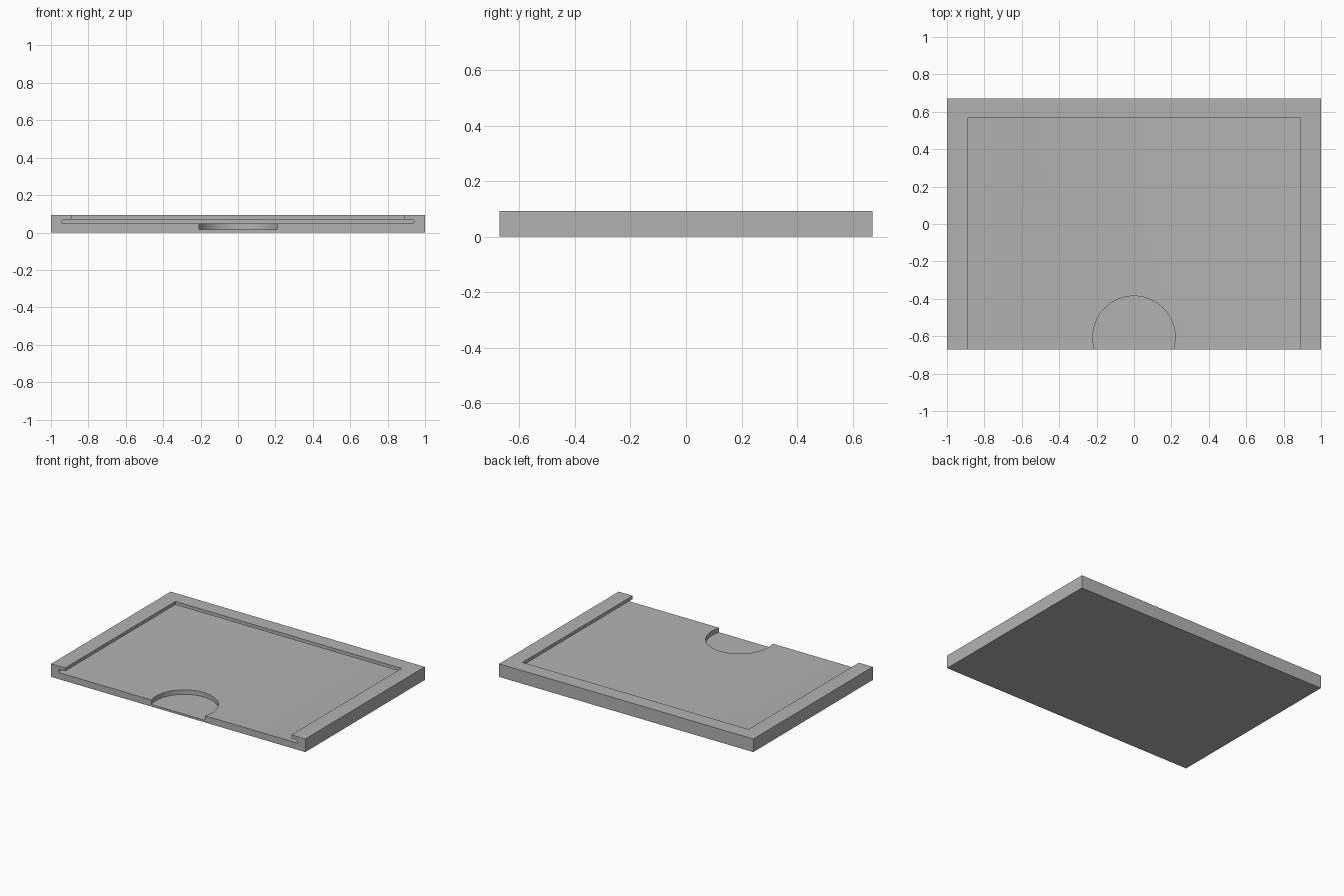
import bpy
import bmesh
from mathutils import Matrix

default = bpy.data.objects.get("Cube")
if default:
    bpy.data.objects.remove(default, do_unlink=True)

WIDTH, DEPTH, HEIGHT = 2.0, 1.344, 0.093
FRONT, BACK = -DEPTH / 2, DEPTH / 2
PAST_FRONT = FRONT - 0.1
SLOT_FLOOR, SLOT_TOP = 0.047, 0.069

grey = bpy.data.materials.new("plain grey")
grey.use_nodes = True
colour = (0.45, 0.45, 0.45, 1)
grey.diffuse_color = colour
grey.node_tree.nodes["Principled BSDF"].inputs["Base Color"].default_value = colour


def make_object(name, bm):
    mesh = bpy.data.meshes.new(name)
    bm.to_mesh(mesh)
    bm.free()
    obj = bpy.data.objects.new(name, mesh)
    bpy.context.collection.objects.link(obj)
    mesh.materials.append(grey)
    return obj


def box(name, half_width, y0, y1, z0, z1, rounding=0):
    """Box centred on x, with its long y edges optionally rounded."""
    bm = bmesh.new()
    size = Matrix.Diagonal((2 * half_width, y1 - y0, z1 - z0, 1))
    place = Matrix.Translation((0, (y0 + y1) / 2, (z0 + z1) / 2))
    bmesh.ops.create_cube(bm, size=1, matrix=place @ size)
    if rounding:
        long_edges = [e for e in bm.edges
                      if abs(e.verts[0].co.y - e.verts[1].co.y) > 0.5]
        bmesh.ops.bevel(bm, geom=long_edges, offset=rounding, segments=5,
                        profile=0.5, affect='EDGES')
    return make_object(name, bm)


def disc(name, radius, y, z0, z1):
    bm = bmesh.new()
    bmesh.ops.create_cone(bm, cap_ends=True, segments=96, radius1=radius,
                          radius2=radius, depth=z1 - z0,
                          matrix=Matrix.Translation((0, y, (z0 + z1) / 2)))
    return make_object(name, bm)


# Solid tray block
tray = box("sliding_card_tray", WIDTH / 2, FRONT, BACK, 0, HEIGHT)

# Undercut card slot, open window above it, round thumb notch in the floor
cutters = [
    box("card_slot_cutter", 0.94, PAST_FRONT, 0.62, SLOT_FLOOR, SLOT_TOP, 0.008),
    box("window_cutter", 0.89, PAST_FRONT, 0.567, 0.058, HEIGHT + 0.1),
    disc("thumb_notch_cutter", 0.22, -0.605, 0.015, 0.06),
]

bpy.ops.object.select_all(action='DESELECT')
bpy.context.view_layer.objects.active = tray
tray.select_set(True)
for cutter in cutters:
    cutter.hide_render = True
    cut = tray.modifiers.new(cutter.name, 'BOOLEAN')
    cut.operation = 'DIFFERENCE'
    cut.solver = 'EXACT'
    cut.object = cutter
    bpy.ops.object.modifier_apply(modifier=cut.name)
    bpy.data.objects.remove(cutter, do_unlink=True)

bpy.ops.object.shade_smooth_by_angle(angle=0.5)
